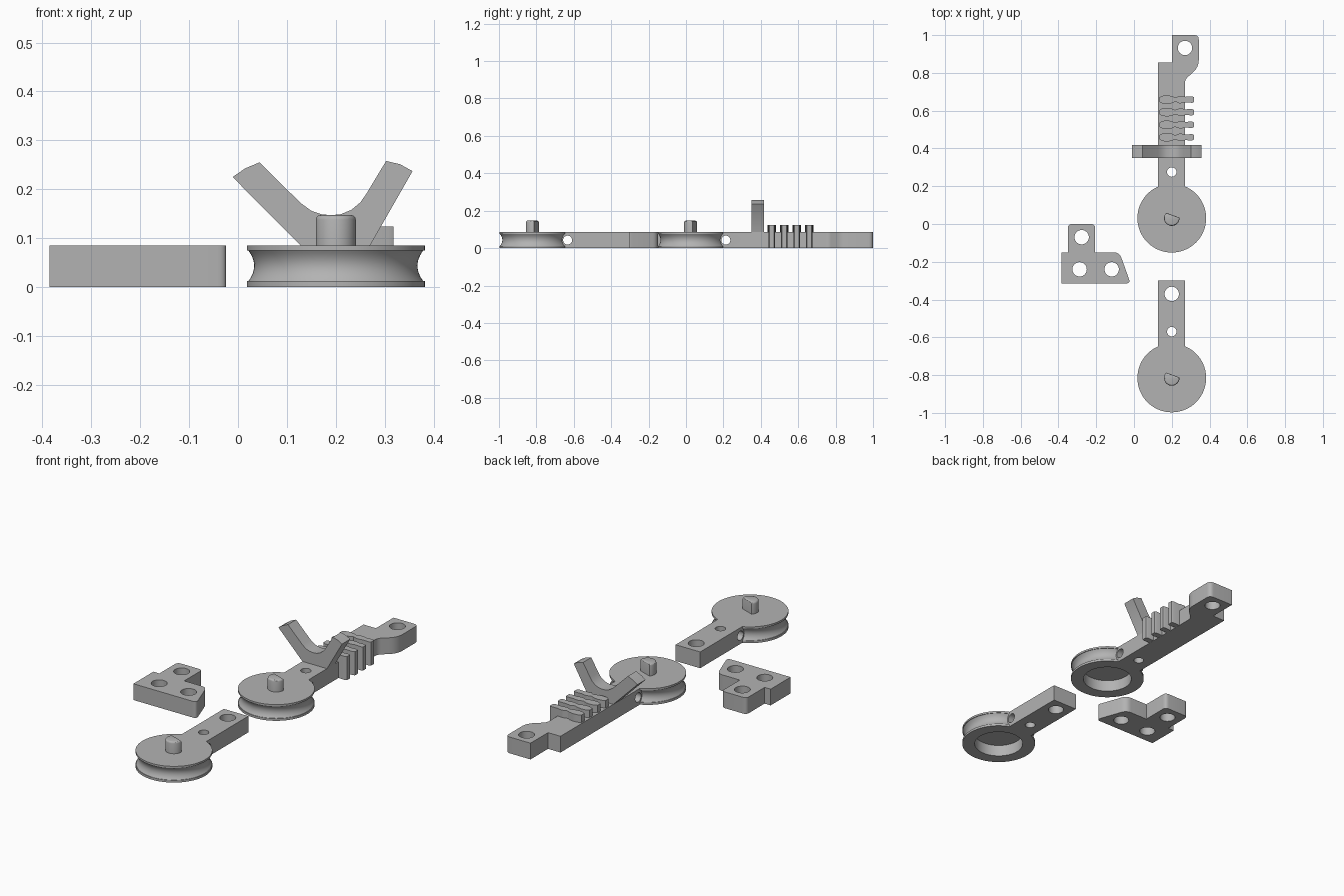
import bpy, bmesh, math
from mathutils import Vector

if "Cube" in bpy.data.objects:
    bpy.data.objects.remove(bpy.data.objects["Cube"])

H = 0.085      # plate thickness
HOLE = 0.038   # screw hole radius
grey = bpy.data.materials.new("grey plastic")
grey.diffuse_color = (0.45, 0.45, 0.45, 1)
grey.use_nodes = True
grey.node_tree.nodes["Principled BSDF"].inputs["Base Color"].default_value = grey.diffuse_color


def make(name, bm):
    bmesh.ops.recalc_face_normals(bm, faces=bm.faces[:])
    me = bpy.data.meshes.new(name)
    bm.to_mesh(me)
    bm.free()
    me.materials.append(grey)
    ob = bpy.data.objects.new(name, me)
    bpy.context.collection.objects.link(ob)
    return ob


def rounded(pts):
    """Outline from (x, y[, corner radius]) points."""
    out = []
    for i, p in enumerate(pts):
        c = Vector(p[:2])
        if len(p) < 3:
            out.append(c)
            continue
        a = (Vector(pts[i - 1][:2]) - c).normalized() * p[2]
        b = (Vector(pts[(i + 1) % len(pts)][:2]) - c).normalized() * p[2]
        for k in range(7):
            t = k / 6
            out.append(c + a * (1 - t) ** 2 + b * t ** 2)
    return out


def prism(name, pts, lo, hi, axis="Z"):
    """Extrude an outline along Z, Y (x, z outline) or X (y, z outline)."""
    place = {"Z": lambda u, v, w: (u, v, w), "Y": lambda u, v, w: (u, w, v),
             "X": lambda u, v, w: (w, u, v)}[axis]
    bm = bmesh.new()
    face = bm.faces.new([bm.verts.new(place(p[0], p[1], lo)) for p in pts])
    ext = bmesh.ops.extrude_face_region(bm, geom=[face])
    move = Vector(place(0, 0, hi - lo))
    bmesh.ops.translate(bm, vec=move, verts=[g for g in ext["geom"] if isinstance(g, bmesh.types.BMVert)])
    return make(name, bm)


def circle(u, v, r, n=40):
    return [(u + r * math.cos(math.tau * i / n), v + r * math.sin(math.tau * i / n)) for i in range(n)]


def select(ob):
    bpy.ops.object.select_all(action="DESELECT")
    ob.select_set(True)
    bpy.context.view_layer.objects.active = ob


def combine(ob, other, op):
    mod = ob.modifiers.new(op.lower(), "BOOLEAN")
    mod.operation, mod.solver, mod.object = op, "EXACT", other
    select(ob)
    bpy.ops.object.modifier_apply(modifier=mod.name)
    bpy.data.objects.remove(other)


def drill(ob, u, v, r, axis="Z"):
    combine(ob, prism("cutter", circle(u, v, r), -1, 1, axis), "DIFFERENCE")


def smooth(ob):
    select(ob)
    bpy.ops.object.shade_smooth_by_angle(angle=math.radians(30))


def pulley(name, cx, cy):
    """Grooved wheel, hollow from below."""
    groove = []
    for k in range(13):
        t = k / 12 * 2 - 1
        groove.append((0.167 + 0.012 * t * t, 0.0435 + 0.0315 * t))
    prof = [(0, 0.06), (0.12, 0.06), (0.12, 0), (0.182, 0), (0.182, 0.012)]
    prof += groove + [(0.182, 0.075), (0.182, H), (0, H)]
    bm = bmesh.new()
    vs = [bm.verts.new((cx + r, cy, z)) for r, z in prof]
    es = [bm.edges.new(e) for e in zip(vs, vs[1:])]
    bmesh.ops.spin(bm, geom=vs + es, cent=(cx, cy, 0), axis=(0, 0, 1), angle=math.tau, steps=72)
    bmesh.ops.remove_doubles(bm, verts=bm.verts[:], dist=1e-5)
    return make(name, bm)


def pin(name, cx, cy):
    """D-shaped peg with softened top edge."""
    pts = []
    for k in range(25):
        a = math.radians(136 + k * (228 / 24))
        pts.append((cx + 0.041 * math.cos(a), cy + 0.041 * math.sin(a)))
    ob = prism(name, pts, H - 0.01, 0.147)
    bm = bmesh.new()
    bm.from_mesh(ob.data)
    top = [e for e in bm.edges if all(v.co.z > 0.146 for v in e.verts)]
    bmesh.ops.bevel(bm, geom=top, offset=0.009, segments=3, profile=0.5, affect="EDGES")
    bm.to_mesh(ob.data)
    bm.free()
    smooth(ob)


def pulley_arm(label, cy, outline, holes):
    """Wheel with its arm, drilled, plus the peg."""
    body = pulley(label + "_pulley_arm", 0.2, cy)
    combine(body, prism("arm", outline, 0, H), "UNION")
    for x, y, r in holes:
        drill(body, x, y, r)
    drill(body, cy + 0.182, 0.043, 0.024, "X")   # cord hole across the arm
    smooth(body)
    pin(label + "_pin", 0.2, cy)


# Short pulley arm
Y1, Y2 = -0.815, 0.031
pulley_arm("short", Y1,
           [(0.128, Y1 + 0.135), (0.27, Y1 + 0.135), (0.27, -0.3), (0.128, -0.3)],
           [(0.2, -0.37, HOLE), (0.2, -0.57, 0.025)])

# Long pulley arm with offset end lug
pulley_arm("long", Y2,
           rounded([(0.128, Y2 + 0.135), (0.27, Y2 + 0.135), (0.27, 0.765, 0.02), (0.343, 0.83, 0.04),
                    (0.343, 1.0, 0.025), (0.2, 1.0), (0.2, 0.855), (0.128, 0.855)]),
           [(0.27, 0.932, HOLE), (0.2, 0.275, 0.025)])

# Forked cradle across the long arm
fork = [(0.128, H - 0.005), (0.128, H), (-0.011, 0.225), (0.015, 0.243), (0.044, 0.255), (0.128, 0.172)]
fork += [(0.15, 0.156), (0.17, 0.149), (0.19, 0.147), (0.21, 0.149), (0.232, 0.158), (0.25, 0.173), (0.262, 0.19)]
fork += [(0.303, 0.258), (0.332, 0.251), (0.357, 0.237), (0.27, H), (0.27, H - 0.005)]
smooth(prism("fork", fork, 0.35, 0.418, "Y"))

# Row of grip teeth: raised on top and standing out from the arm's side
half = [(0.135, 0.012), (0.15, 0.02), (0.175, 0.023), (0.2, 0.019), (0.215, 0.012), (0.228, 0.014),
        (0.24, 0.02), (0.262, 0.018), (0.272, 0.015), (0.308, 0.017), (0.318, 0.012)]
for i in range(4):
    y = 0.459 + i * 0.0665
    lower = [(a, y - b) for a, b in half]
    upper = [(a, y + b) for a, b in reversed(half)]
    smooth(prism("tooth_%d" % (i + 1), lower + upper, 0.0005, 0.124))

# Loose angle bracket
bracket = prism("bracket", rounded([
    (-0.385, -0.315), (-0.018, -0.315, 0.025), (-0.077, -0.15, 0.03), (-0.206, -0.15),
    (-0.206, 0, 0.022), (-0.35, 0, 0.022), (-0.35, -0.15), (-0.385, -0.15)]), 0, H)
for x, y in [(-0.277, -0.07), (-0.288, -0.24), (-0.118, -0.24)]:
    drill(bracket, x, y, HOLE)
smooth(bracket)
